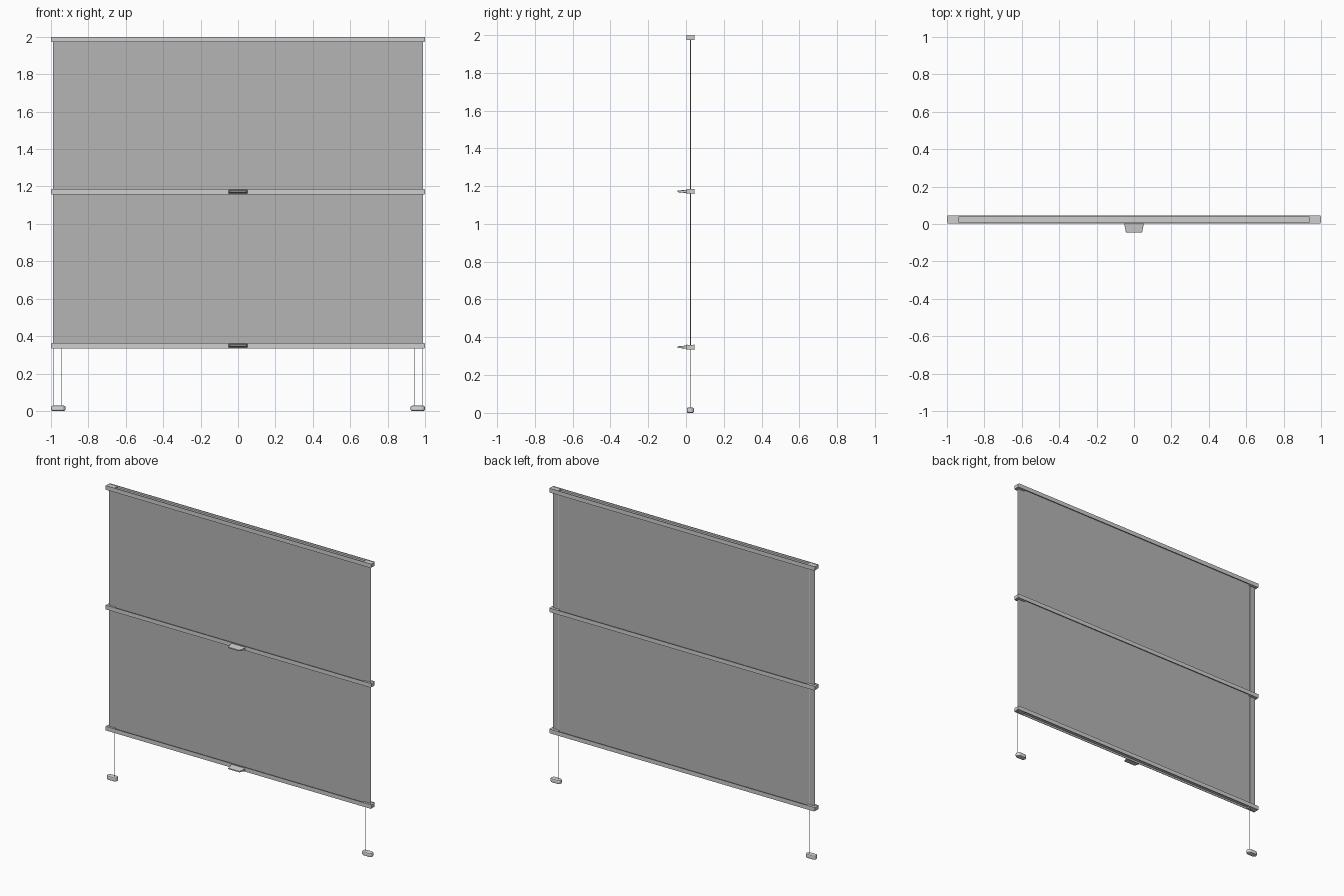
import bpy, bmesh, math

if "Cube" in bpy.data.objects:
    bpy.data.objects.remove(bpy.data.objects["Cube"])


def material(name, v):
    m = bpy.data.materials.new(name)
    m.diffuse_color = (v, v, v, 1)
    m.use_nodes = True
    m.node_tree.nodes["Principled BSDF"].inputs["Base Color"].default_value = m.diffuse_color
    return m


RAIL = material("light grey metal", 0.62)
FABRIC = material("mid grey fabric", 0.46)
PALE = material("pale grey plastic", 0.72)
YC = 0.024                       # centre depth of the blind
RAILS = {"top": 1.986, "middle": 1.172, "bottom": 0.348}


def prism(name, points, depth, to_world, mat, bevel=0):
    """Extrude a closed 2D outline; to_world maps (a, b, t) to xyz."""
    bm = bmesh.new()
    rings = [[bm.verts.new(to_world(a, b, t)) for a, b in points] for t in depth]
    bm.faces.new(rings[0])
    bm.faces.new(rings[1])
    n = len(points)
    for i in range(n):
        j = (i + 1) % n
        bm.faces.new((rings[0][i], rings[0][j], rings[1][j], rings[1][i]))
    bmesh.ops.recalc_face_normals(bm, faces=bm.faces)
    me = bpy.data.meshes.new(name)
    bm.to_mesh(me)
    bm.free()
    me.materials.append(mat)
    ob = bpy.data.objects.new(name, me)
    bpy.context.collection.objects.link(ob)
    if bevel:
        mod = ob.modifiers.new("rounded edges", 'BEVEL')
        mod.width = bevel
        mod.segments = 2
        mod.limit_method = 'ANGLE'
        mod.angle_limit = math.radians(50)
    return ob


def box(name, x, y, z, mat):
    pts = [(x[0], y[0]), (x[1], y[0]), (x[1], y[1]), (x[0], y[1])]
    return prism(name, pts, z, lambda a, b, t: (a, b, t), mat)


# Rails: H-shaped channels with end plugs
W, H, T = 0.021, 0.014, 0.002
half = [(W, -H), (W, H), (W - 2 * T, H), (W - 2 * T, T)]
h_profile = half + [(-a, b) for a, b in reversed(half)]
h_profile += [(-W, -H), (-W + 2 * T, -H), (-W + 2 * T, -T),
              (W - 2 * T, -T), (W - 2 * T, -H)]
h_profile = h_profile[1:8] + h_profile[8:] + [h_profile[0]]
clean = []
for p in h_profile:
    if p not in clean:
        clean.append(p)

for label, z in RAILS.items():
    prism(label + "_rail", clean, (-0.998, 0.998),
          lambda a, b, t, z=z: (t, YC + a, z + b), RAIL)
    for s, side in ((-1, "left"), (1, "right")):
        box(f"{label}_{side}_end_plug", sorted((s * 0.935, s * 1.0)),
            (YC - 0.0165, YC + 0.0165), (z - 0.012, z + 0.012), RAIL)

# Two fabric panels
for name, lo, hi in (("upper_fabric", "middle", "top"),
                     ("lower_fabric", "bottom", "middle")):
    box(name, (-0.987, 0.987), (YC - 0.003, YC - 0.001),
        (RAILS[lo], RAILS[hi]), FABRIC)

# Tapered pull handles on the two moving rails
tab = [(-0.052, 0.004), (-0.05, -0.012), (-0.043, -0.045),
       (0.043, -0.045), (0.05, -0.012), (0.052, 0.004)]
for label in ("middle", "bottom"):
    z = RAILS[label]
    ob = prism(label + "_handle", tab, (-1, 1),
               lambda a, b, t, z=z: (a, b, z + t * (0.009 if b > 0 else
                                     0.006 if b > -0.02 else 0.004)),
               RAIL, 0.002)

# Feet with rounded ends, and the guide cords that rise from them
stadium = []
for cx, start in ((0.019, -90), (-0.019, 90)):
    for i in range(9):
        a = math.radians(start + i * 22.5)
        stadium.append((cx + 0.019 * math.cos(a), 0.019 * math.sin(a)))
for s, side in ((-1, "left"), (1, "right")):
    prism(side + "_foot", stadium, (0, 0.028),
          lambda a, b, t, s=s: (s * 0.961 + a, YC - 0.001 + b, t), PALE, 0.007)
    for x, where in ((0.988, "outer"), (0.945, "inner")):
        bpy.ops.mesh.primitive_cylinder_add(
            vertices=6, radius=0.0013, depth=1.96,
            location=(s * x, YC, 1.0))
        cord = bpy.context.object
        cord.name = f"{side}_{where}_cord"
        cord.data.materials.append(PALE)
